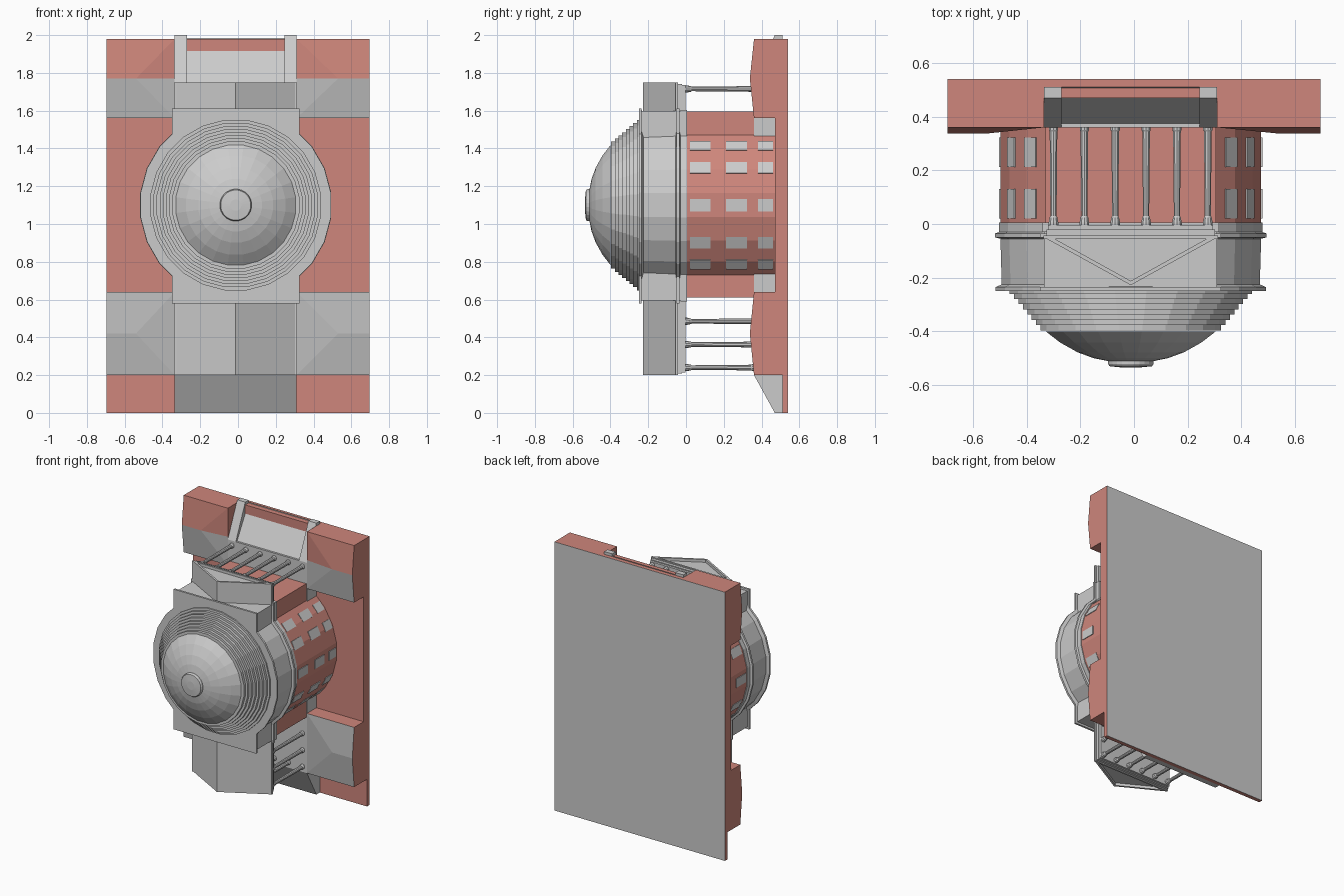
import bpy, bmesh, math
from mathutils import Matrix, Vector

if "Cube" in bpy.data.objects:
    bpy.data.objects.remove(bpy.data.objects["Cube"])

# The building lies on its back: its "up" is -y, its length runs along z.
CX, CZ, SEG = -0.012, 1.1, 24
XL, XR = -0.335, 0.31


def material(name, col):
    m = bpy.data.materials.new(name)
    m.diffuse_color = col
    m.use_nodes = True
    m.node_tree.nodes["Principled BSDF"].inputs["Base Color"].default_value = m.diffuse_color
    return m


RED = material("terracotta", (0.62, 0.24, 0.2, 1))
GREY = material("stone", (0.5, 0.5, 0.5, 1))


def finish(bm, name, mats=()):
    bmesh.ops.recalc_face_normals(bm, faces=bm.faces)
    me = bpy.data.meshes.new(name)
    bm.to_mesh(me)
    bm.free()
    ob = bpy.data.objects.new(name, me)
    bpy.context.collection.objects.link(ob)
    for m in mats:
        me.materials.append(m)
    return ob


def box(name, x0, x1, y0, y1, z0, z1, *mats):
    bm = bmesh.new()
    bmesh.ops.create_cube(bm, size=1)
    for v in bm.verts:
        v.co = Vector(((x0 + x1) / 2 + v.co.x * (x1 - x0),
                       (y0 + y1) / 2 + v.co.y * (y1 - y0),
                       (z0 + z1) / 2 + v.co.z * (z1 - z0)))
    return finish(bm, name, mats)


def prism(name, pts, axis, a, b, *mats):
    """Extrude an outline: (y,z) points along x, or (x,y) points along z."""
    bm = bmesh.new()
    at = (lambda p, t: (t, p[0], p[1])) if axis == "x" else (lambda p, t: (p[0], p[1], t))
    f = bm.faces.new([bm.verts.new(at(p, a)) for p in pts])
    new = bmesh.ops.extrude_face_region(bm, geom=[f])["geom"]
    d = Vector((b - a, 0, 0)) if axis == "x" else Vector((0, 0, b - a))
    bmesh.ops.translate(bm, vec=d, verts=[v for v in new if isinstance(v, bmesh.types.BMVert)])
    return finish(bm, name, mats)


def lathe(name, prof, *mats, seg=SEG, cx=CX, cz=CZ):
    """Turn an (r, y) profile around the y axis and cap both ends."""
    bm = bmesh.new()
    rings = []
    for r, y in prof:
        rings.append([bm.verts.new((cx + r * math.cos((i + .5) * math.tau / seg), y,
                                    cz + r * math.sin((i + .5) * math.tau / seg)))
                      for i in range(seg)])
    for p, q in zip(rings, rings[1:]):
        for i in range(seg):
            j = (i + 1) % seg
            bm.faces.new((p[i], p[j], q[j], q[i]))
    bm.faces.new(rings[0])
    bm.faces.new(rings[-1])
    return finish(bm, name, mats)


# Base slab with a lower forecourt and grey underside
box("base_slab", -0.695, 0.695, 0.47, 0.538, 0.2, 1.98, RED)
box("forecourt", -0.695, 0.695, 0.51, 0.538, 0, 0.2, RED)
box("underside", -0.695, 0.695, 0.538, 0.54, 0, 1.98)
box("podium", XL, XR, 0.36, 0.48, 0.2, 1.75)

# Stairs: plain front ramp, rear ramp between cheek walls
prism("front_steps", [(0.36, 0.2), (0.47, 0), (0.51, 0), (0.51, 0.2)], "x", XL, XR)
prism("rear_steps", [(0.375, 1.75), (0.51, 1.985), (0.51, 1.75)], "x", XL + .065, XR - .065)
for x in (XL, XR - 0.065):
    prism("rear_step_cheek", [(0.36, 1.75), (0.47, 2), (0.51, 2), (0.51, 1.75)],
          "x", x, x + 0.065)


# Corner blocks with shallow hipped fronts
def corner(name, xin, xr, xout, z0, zm, z1, upper_mat):
    bm = bmesh.new()
    V = lambda x, y, z: bm.verts.new((x, y, z))
    back = [V(x, 0.475, z) for x, z in ((xin, z0), (xin, zm), (xin, z1), (xout, z1), (xout, zm), (xout, z0))]
    rim = [V(x, 0.36, z) for x, z in ((xin, z0), (xin, zm), (xin, z1), (xout, z1))]
    ridge_out = V(xout, 0.338, zm)
    rim += [ridge_out, V(xout, 0.36, z0)]
    top = V(xr, 0.338, zm)
    for i in range(6):
        j = (i + 1) % 6
        bm.faces.new((back[i], back[j], rim[j], rim[i]))
    bm.faces.new(back)
    a, m, b, c, d, e = rim
    for f, k in (((a, m, top), 1), ((m, b, top), upper_mat),
                 ((b, c, d, top), upper_mat), ((d, e, a, top), 1)):
        bm.faces.new(f).material_index = k
    finish(bm, name, (RED, GREY))


for xin, xr, xout in ((XL, -0.54, -0.695), (XR, 0.53, 0.695)):
    corner("front_corner_block", xin, xr, xout, 0.2, 0.42, 0.64, 1)
    corner("rear_corner_block", xin, xr, xout, 1.56, 1.77, 1.98, 0)

# Red rotunda wall, transition block and grey windows
lathe("rotunda_wall", [(0.49, -0.01), (0.49, 0.475)], RED)
box("transition_block", XL + .005, XR - .005, -0.01, 0.362, 0.61, 1.595, RED)
for side in (0, math.pi):
    for deg in (-40, -24, 0, 24, 40):
        for y, h in ((0.075, 0.11), (0.267, 0.11), (0.42, 0.08)):
            a = math.radians(deg) + side
            bm = bmesh.new()
            bmesh.ops.create_cube(bm, size=1, matrix=Matrix.Translation((CX, y, CZ))
                                  @ Matrix.Rotation(-a, 4, "Y")
                                  @ Matrix.Translation((0.484, 0, 0))
                                  @ Matrix.Diagonal((0.014, h, 0.065, 1)))
            finish(bm, "window")

# Attic ring with cornices, and stepped dome above it
lathe("attic_ring", [(0.495, 0.005), (0.495, -0.03), (0.51, -0.035), (0.51, -0.05), (0.49, -0.055),
                     (0.485, -0.225), (0.508, -0.235), (0.508, -0.25), (0.47, -0.25)])
steps = [(0.455, -0.24)]
for i in range(8):
    r, y = 0.455 - i * 0.0165, -0.26 - i * 0.0195
    steps += [(r, y), (r - 0.0165, y)]
dome = [(0.32, -0.4), (0.265, -0.442), (0.2, -0.478), (0.14, -0.5), (0.08, -0.512)]
lathe("stepped_dome_base", steps)
lathe("dome", dome)
lathe("oculus_rim", [(0.085, -0.505), (0.085, -0.522), (0.08, -0.53), (0.03, -0.535)])

# Attic of the transition block with matching cornices
for g, y0, y1 in ((0, -0.24, -0.02), (0.006, -0.03, 0.005), (0.015, -0.05, -0.035), (0.015, -0.25, -0.235)):
    box("attic_block", XL - g, XR + g, y0, y1, 0.595 - g, 1.597 + g)


# Porticoes: entablature, gabled roof with recessed pediment, columns
def portico(name, z_in, z_out, rows):
    s = 1 if z_out > z_in else -1
    for g, y0, y1 in ((0.008, -0.05, -0.02), (0.015, -0.02, -0.003)):
        za, zb = sorted((z_in, z_out - s * g))
        box(name + "_entablature", XL + g, XR - g, y0, y1, za, zb)
    prism(name + "_roof", [(XL, -0.045), (CX, -0.225), (XR, -0.045), (XR, -0.06), (XR, -0.06),
                           (XR, -0.045)][:3], "z", z_in, z_out - s * 0.02)
    prism(name + "_raking_cornice",
          [(XL, -0.05), (CX, -0.228), (XR, -0.05), (XR - .03, -0.05), (CX, -0.212), (XL + .03, -0.05)],
          "z", z_in, z_out)
    box(name + "_base_cornice", XL - .003, XR + .003, -0.055, -0.042, *sorted((z_in, z_out)))
    # Columns: full outer row, then only the two ends of each inner row
    xs = [XL + 0.035 + i * (XR - XL - 0.07) / 5 for i in range(6)]
    for k, z in enumerate(rows):
        for x in (xs if k == 0 else (xs[0], xs[-1])):
            lathe(name + "_column", [(0.018, 0.362), (0.018, 0.35), (0.015, 0.345), (0.012, 0.03),
                                     (0.015, 0.025), (0.019, 0.005), (0.019, -0.005)],
                  seg=10, cx=x, cz=z)


portico("front_portico", 0.6, 0.2, (0.24, 0.362, 0.485))
portico("rear_portico", 1.59, 1.75, (1.715,))
